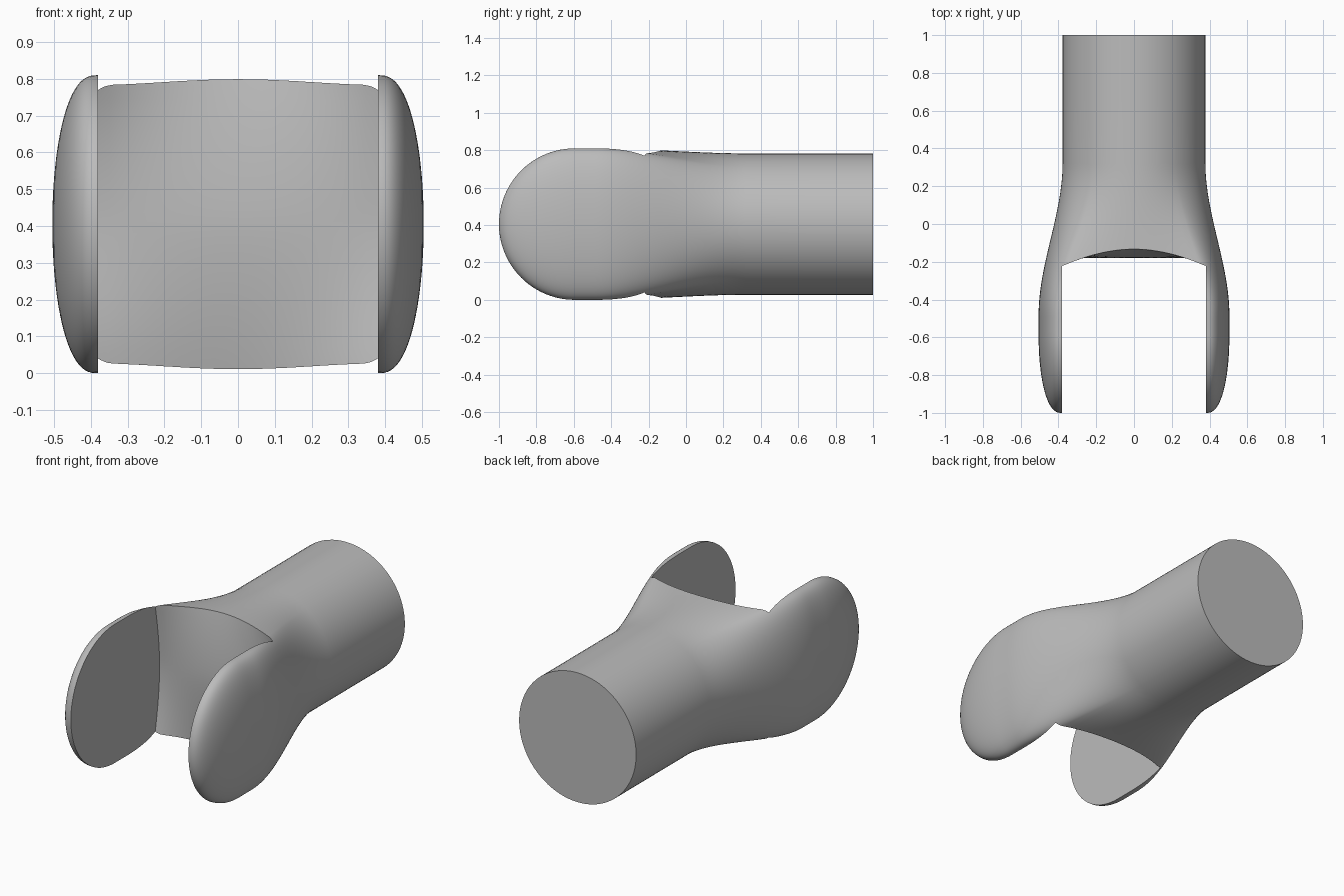
import bpy, bmesh, math

cube = bpy.data.objects.get("Cube")
if cube:
    bpy.data.objects.remove(cube, do_unlink=True)

MID_Z = 0.405      # height of the shaft axis
PIVOT_Y = -0.595   # centre of the rounded cheeks
CHEEK_R = 0.405
SHAFT_R = 0.378
SLOT = 0.38        # half width of the fork slot


def smoothstep(t):
    t = min(1, max(0, t))
    return t * t * (3 - 2 * t)


def half_profile(y):
    """Upper half of the cross-section: round shaft blended into domed cheeks."""
    s = smoothstep((0.32 - y) / 0.8)
    corner = math.radians(55)
    angles = [corner * i / 24 for i in range(24)]
    angles += [corner + (math.pi / 2 - corner) * i / 8 for i in range(9)]
    quarter = []
    for t in angles:
        if t < corner:
            a = t / corner * math.pi / 2
            cx, cz = 0.385 + 0.12 * math.cos(a) ** 0.84, CHEEK_R * math.sin(a)
        else:
            cx, cz = 0.385 * (math.pi / 2 - t) / (math.pi / 2 - corner), CHEEK_R
        quarter.append((s * cx + (1 - s) * SHAFT_R * math.cos(t),
                        s * cz + (1 - s) * SHAFT_R * math.sin(t)))
    return quarter + [(-x, z) for x, z in reversed(quarter[:-1])]


def mesh_object(name, bm):
    bmesh.ops.recalc_face_normals(bm, faces=bm.faces)
    mesh = bpy.data.meshes.new(name)
    bm.to_mesh(mesh)
    bm.free()
    obj = bpy.data.objects.new(name, mesh)
    bpy.context.collection.objects.link(obj)
    return obj


def add_rows(bm, rows):
    """Skin a grid of points with quads."""
    verts = [[bm.verts.new(p) for p in row] for row in rows]
    for r0, r1 in zip(verts, verts[1:]):
        for i in range(len(r0) - 1):
            bm.faces.new((r0[i], r0[i + 1], r1[i + 1], r1[i]))
    return verts


# Solid body: along the top, around the rounded front, back along the bottom
stations = [1.0, 0.66] + [0.32 - 0.915 * i / 36 for i in range(36)]
top = [[(x, y, MID_Z + z) for x, z in half_profile(y)] for y in stations]
bottom = [[(x, y, 2 * MID_Z - z) for x, y, z in row] for row in reversed(top)]
turn = []
for k in range(49):
    a = math.pi * k / 48
    turn.append([(x, PIVOT_Y - r * math.sin(a), MID_Z + r * math.cos(a))
                 for x, r in half_profile(PIVOT_Y)])
bm = bmesh.new()
rows = add_rows(bm, top + turn + bottom)
bm.faces.new(rows[0] + rows[-1][-2:0:-1])
bmesh.ops.remove_doubles(bm, verts=bm.verts, dist=1e-5)
bmesh.ops.dissolve_degenerate(bm, edges=bm.edges, dist=1e-6)
body = mesh_object("fork_body", bm)

# Slot cutter with a saddle-shaped back wall
bm = bmesh.new()
wall = []
for k in range(25):
    v = (k - 12) / 12
    row = []
    for i in range(25):
        u = (i - 12) / 12
        row.append((SLOT * u, -0.18 + (0.05 - 0.1 * u * u) * (1.1 * abs(v)) ** 1.7,
                    MID_Z + 0.45 * v))
    wall.append(row)
add_rows(bm, wall)
rim = [e for e in bm.edges if e.is_boundary]
ext = bmesh.ops.extrude_edge_only(bm, edges=rim)["geom"]
front = [g for g in ext if isinstance(g, bmesh.types.BMVert)]
for v in front:
    v.co.y = -1.3
bmesh.ops.holes_fill(bm, edges=[e for e in bm.edges if e.is_boundary], sides=0)
cutter = mesh_object("slot_cutter", bm)

cut = body.modifiers.new("slot", "BOOLEAN")
cut.operation = "DIFFERENCE"
cut.solver = "EXACT"
cut.object = cutter
bpy.context.view_layer.objects.active = body
body.select_set(True)
bpy.ops.object.modifier_apply(modifier=cut.name)
bpy.data.objects.remove(cutter, do_unlink=True)

# Plain grey finish
grey = bpy.data.materials.new("plain_grey")
grey.use_nodes = True
color = (0.5, 0.5, 0.5, 1)
grey.diffuse_color = color
grey.node_tree.nodes["Principled BSDF"].inputs["Base Color"].default_value = color
body.data.materials.clear()
body.data.materials.append(grey)
for p in body.data.polygons:
    p.material_index = 0
bpy.ops.object.shade_smooth_by_angle(angle=math.radians(35))
